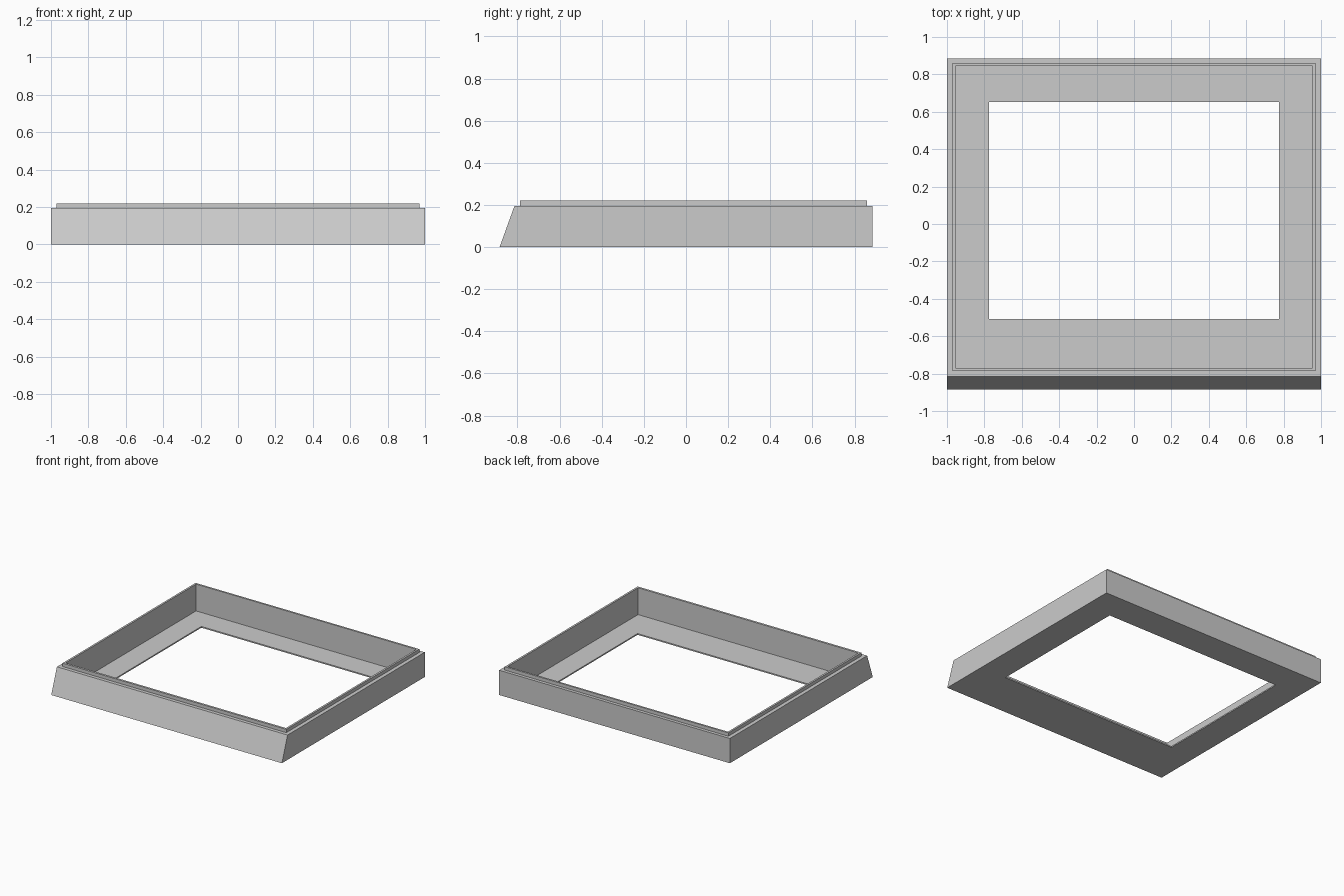
import bpy
import bmesh

cube = bpy.data.objects.get("Cube")
if cube:
    bpy.data.objects.remove(cube, do_unlink=True)

grey = bpy.data.materials.new("plain_grey")
grey.use_nodes = True
colour = (0.6, 0.6, 0.6, 1)
grey.diffuse_color = colour
grey.node_tree.nodes["Principled BSDF"].inputs["Base Color"].default_value = colour


def rectangle(bm, half_width, front, back, z):
    """One rectangular ring of the tray section."""
    w = half_width
    return [bm.verts.new((x, y, z)) for x, y in
            ((-w, front), (w, front), (w, back), (-w, back))]


# Section around the tray: half width, front y, back y, height
section = [
    (1.0, -0.885, 0.885, 0),         # outer foot
    (1.0, -0.815, 0.885, 0.194),     # wall top, front face leaning back
    (0.97, -0.787, 0.86, 0.194),     # step
    (0.97, -0.787, 0.86, 0.22),      # raised lip, outside
    (0.955, -0.77, 0.845, 0.22),     # raised lip, inside
    (0.955, -0.77, 0.845, 0.01),     # inner wall foot
    (0.775, -0.507, 0.653, 0.01),    # shelf edge at the opening
    (0.775, -0.507, 0.653, 0),       # underside of the opening
]

# Join each ring to the next, and the last back to the first
bm = bmesh.new()
rings = [rectangle(bm, *ring) for ring in section]
for lower, upper in zip(rings, rings[1:] + rings[:1]):
    for i in range(4):
        j = (i + 1) % 4
        bm.faces.new((lower[i], lower[j], upper[j], upper[i]))
bmesh.ops.recalc_face_normals(bm, faces=bm.faces)

mesh = bpy.data.meshes.new("bezel_frame")
bm.to_mesh(mesh)
bm.free()
mesh.materials.append(grey)
frame = bpy.data.objects.new("bezel_frame", mesh)
bpy.context.collection.objects.link(frame)
